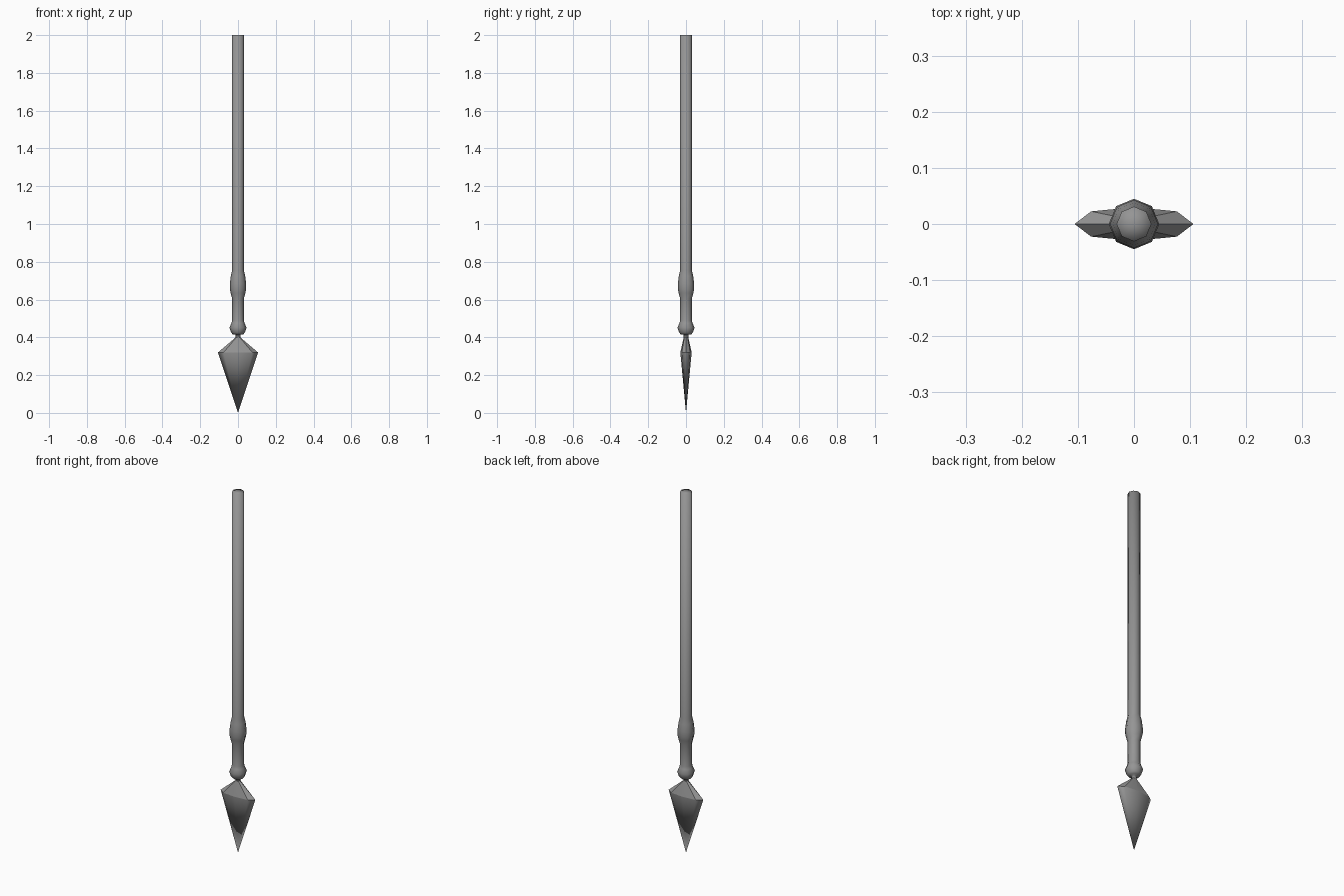
import bpy, bmesh, math

if "Cube" in bpy.data.objects:
    bpy.data.objects.remove(bpy.data.objects["Cube"])

steel = bpy.data.materials.new("dark_steel")
steel.diffuse_color = (0.3, 0.3, 0.3, 1)
steel.use_nodes = True
steel.node_tree.nodes["Principled BSDF"].inputs["Base Color"].default_value = steel.diffuse_color


def loft(name, rings, top=None, tip=None, angle=60):
    """Skin a downward stack of equal-length rings; optionally close either end to a point."""
    bm = bmesh.new()
    rows = [[bm.verts.new(p) for p in ring] for ring in rings]
    n = len(rows[0])
    for a, b in zip(rows, rows[1:]):
        for i in range(n):
            j = (i + 1) % n
            bm.faces.new((a[j], a[i], b[i], b[j]))
    if top:
        t = bm.verts.new(top)
        for i in range(n):
            bm.faces.new((rows[0][i], rows[0][(i + 1) % n], t))
    if tip:
        t = bm.verts.new(tip)
        for i in range(n):
            bm.faces.new((rows[-1][(i + 1) % n], rows[-1][i], t))
    mesh = bpy.data.meshes.new(name)
    bm.to_mesh(mesh)
    bm.free()
    mesh.materials.append(steel)
    obj = bpy.data.objects.new(name, mesh)
    bpy.context.collection.objects.link(obj)
    bpy.ops.object.select_all(action='DESELECT')
    obj.select_set(True)
    bpy.context.view_layer.objects.active = obj
    bpy.ops.object.shade_smooth_by_angle(angle=math.radians(angle))
    return obj


def octagon(r, z):
    return [(r * math.cos(k * math.pi / 4), r * math.sin(k * math.pi / 4), z)
            for k in range(8)]


def blade_section(x, y, z):
    """Flattened eight-sided section with sharp side edges."""
    mx, my = 0.72 * x, 0.75 * y
    return [(x, 0, z), (mx, my, z), (0, y, z), (-mx, my, z),
            (-x, 0, z), (-mx, -my, z), (0, -y, z), (mx, -my, z)]


# Softly capped pole with swollen grip and round collar, down to the thin neck
profile = [(0.031, 2.0), (0.031, 0.755), (0.038, 0.725), (0.043, 0.685),
           (0.043, 0.655), (0.039, 0.635), (0.031, 0.605), (0.031, 0.49),
           (0.035, 0.475), (0.045, 0.452), (0.036, 0.425), (0.027, 0.415),
           (0.012, 0.415), (0.012, 0.395)]
loft("pole", [octagon(r, z) for r, z in profile], top=(0, 0, 2.0), angle=100)

# Faceted blade shoulder, then the smooth blade running down to its tip
shoulder = blade_section(0.106, 0.03, 0.32)
loft("blade_shoulder", [octagon(0.012, 0.40), shoulder], angle=15)
loft("blade", [shoulder], tip=(0, 0, 0), angle=180)
